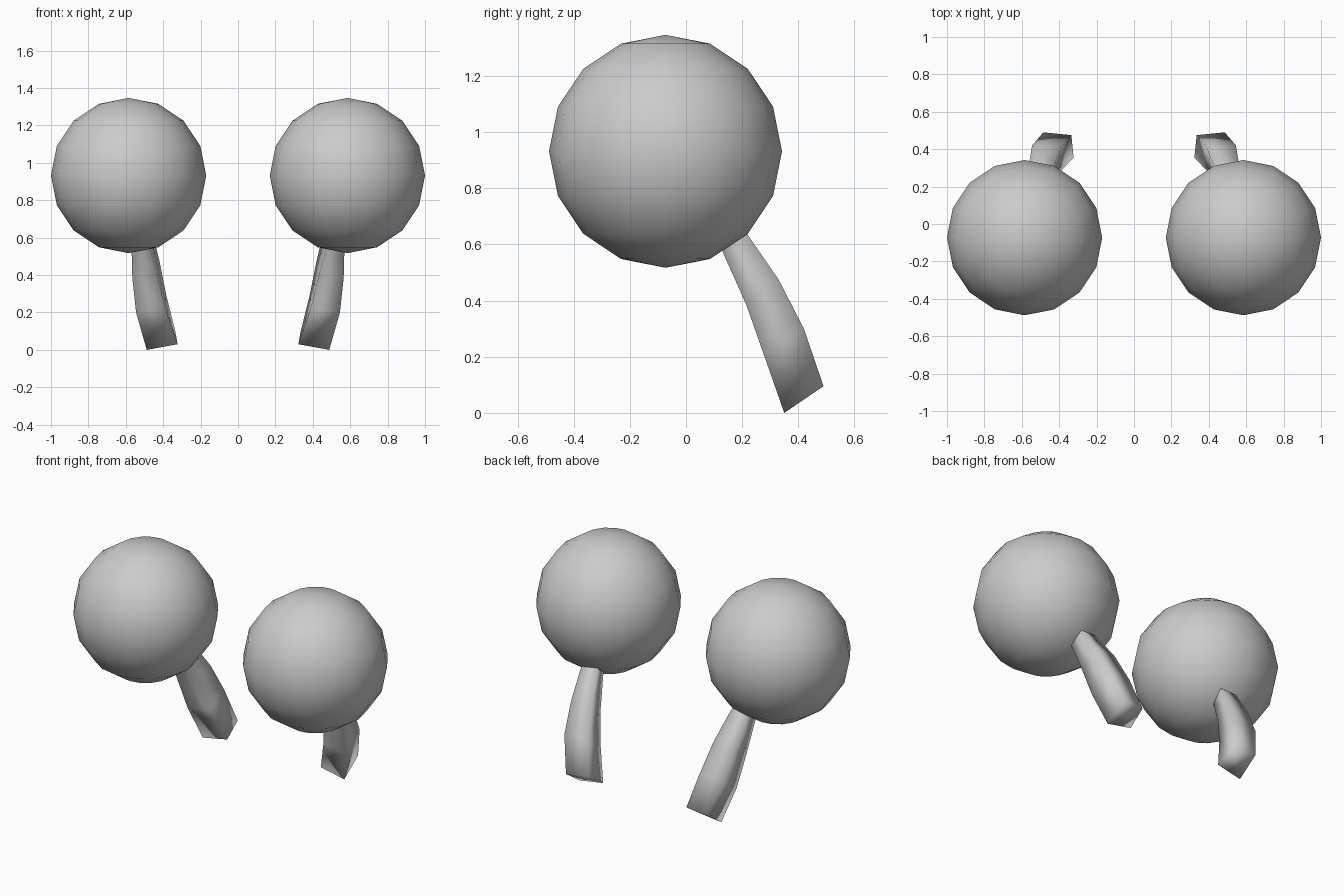
import bpy, bmesh
from mathutils import Vector

if "Cube" in bpy.data.objects:
    bpy.data.objects.remove(bpy.data.objects["Cube"])

CENTRE = Vector((0.585, -0.073, 0.932))
RADIUS = 0.415

# Four-cornered stalk sections, from the ball down to the foot
SECTIONS = [
    [(0.57, 0.13, 0.575), (0.48, 0.13, 0.575), (0.46, 0.218, 0.637), (0.57, 0.218, 0.637)],
    [(0.565, 0.215, 0.385), (0.435, 0.22, 0.41), (0.42, 0.33, 0.475), (0.56, 0.33, 0.475)],
    [(0.545, 0.28, 0.20), (0.39, 0.285, 0.225), (0.385, 0.415, 0.30), (0.545, 0.42, 0.30)],
    [(0.488, 0.35, 0.0), (0.323, 0.355, 0.03), (0.335, 0.475, 0.10), (0.485, 0.49, 0.095)],
]


def finish(name, bm):
    bmesh.ops.recalc_face_normals(bm, faces=bm.faces[:])
    for f in bm.faces:
        f.smooth = True
    mesh = bpy.data.meshes.new(name)
    bm.to_mesh(mesh)
    bm.free()
    bpy.context.collection.objects.link(bpy.data.objects.new(name, mesh))


def side_point(p, side):
    return Vector((p[0] * side, p[1], p[2]))


for label, side in (("left", -1), ("right", 1)):
    # Ball
    bm = bmesh.new()
    bmesh.ops.create_uvsphere(bm, u_segments=16, v_segments=8, radius=RADIUS)
    bmesh.ops.translate(bm, verts=bm.verts[:], vec=side_point(CENTRE, side))
    finish(label + "_ball", bm)

    # Bent stalk, with its root sunk into the ball
    bm = bmesh.new()
    root = [Vector(p).lerp(CENTRE, 0.15) for p in SECTIONS[0]]
    rings = [[bm.verts.new(side_point(p, side)) for p in ring] for ring in [root] + SECTIONS]
    for a, b in zip(rings, rings[1:]):
        for i in range(4):
            j = (i + 1) % 4
            bm.faces.new((a[i], a[j], b[j], b[i]))
    bm.faces.new(rings[0])
    bm.faces.new(rings[-1])
    finish(label + "_stalk", bm)
